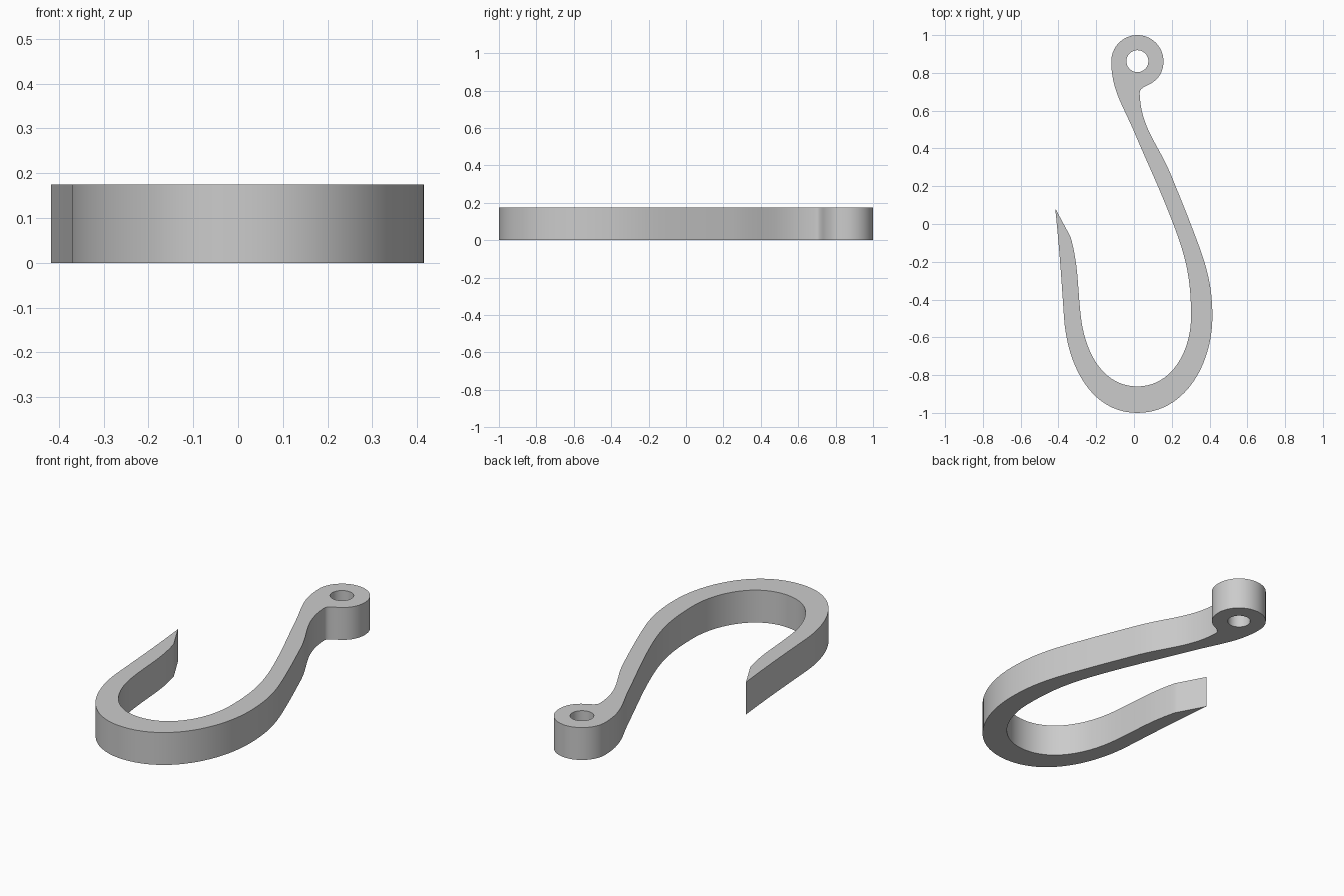
import bpy
import math
from mathutils import Vector

HEIGHT = 0.175
EYE = Vector((0.018, 0.862))
EYE_RADIUS, HOLE_RADIUS = 0.138, 0.058

old = bpy.data.objects.get("Cube")
if old:
    bpy.data.objects.remove(old, do_unlink=True)

steel = bpy.data.materials.new("grey steel")
steel.use_nodes = True
GREY = (0.6, 0.6, 0.6, 1.0)
steel.diffuse_color = GREY
steel.node_tree.nodes["Principled BSDF"].inputs["Base Color"].default_value = GREY


def direction(degrees):
    a = math.radians(degrees)
    return Vector((math.cos(a), math.sin(a)))


def on_circle(radius, degrees):
    """Node on a circle around the eye, travelling clockwise."""
    p = EYE + radius * direction(degrees)
    return (p.x, p.y, degrees - 90, degrees - 90)


def add_outline(curve, nodes):
    """Closed Bezier loop; each node is x, y, heading in, heading out."""
    spline = curve.splines.new('BEZIER')
    spline.bezier_points.add(len(nodes) - 1)
    spline.use_cyclic_u = True
    places = [Vector(n[:2]) for n in nodes]
    for i, (node, point) in enumerate(zip(nodes, spline.bezier_points)):
        here = places[i]
        before = (here - places[i - 1]).length
        after = (places[(i + 1) % len(places)] - here).length
        point.handle_left_type = point.handle_right_type = 'FREE'
        point.co = here.to_3d()
        point.handle_left = (here - direction(node[2]) * before * 0.39).to_3d()
        point.handle_right = (here + direction(node[3]) * after * 0.39).to_3d()


def smooth(x, y, heading):
    return (x, y, heading, heading)


curve = bpy.data.curves.new("hook_profile", 'CURVE')
curve.dimensions = '2D'
curve.fill_mode = 'BOTH'
curve.extrude = HEIGHT / 2
curve.resolution_u = 20

# Eye, outer edge of the shank and bend, point, then back along the inside
add_outline(curve, [
    on_circle(EYE_RADIUS, 180),
    on_circle(EYE_RADIUS, 90),
    on_circle(EYE_RADIUS, 0),
    on_circle(EYE_RADIUS, -63),
    smooth(0.03, 0.69, -88),
    smooth(0.2, 0.25, -68),
    smooth(0.3, 0, -69),
    smooth(0.415, -0.49, -90),
    smooth(0.018, -1, -180),
    smooth(-0.37, -0.5, 94),
    (-0.417, 0.083, 96, -62),
    (-0.335, -0.07, -62, -75),
    smooth(-0.28, -0.5, -83),
    smooth(0.018, -0.86, 0),
    smooth(0.302, -0.49, 90),
    smooth(0.208, 0, 111),
    smooth(0, 0.49, 113),
])

# Hole through the eye
add_outline(curve, [on_circle(HOLE_RADIUS, a) for a in (180, 90, 0, -90)])

# Turn the profile into a solid with crisp rims
hook = bpy.data.objects.new("hook", curve)
bpy.context.collection.objects.link(hook)
hook.location.z = HEIGHT / 2
bpy.ops.object.select_all(action='DESELECT')
hook.select_set(True)
bpy.context.view_layer.objects.active = hook
bpy.ops.object.convert(target='MESH')
hook = bpy.context.object
bpy.ops.object.mode_set(mode='EDIT')
bpy.ops.mesh.select_all(action='SELECT')
bpy.ops.mesh.remove_doubles(threshold=0.0005)
bpy.ops.mesh.normals_make_consistent(inside=False)
bpy.ops.object.mode_set(mode='OBJECT')
hook.data.materials.clear()
hook.data.materials.append(steel)
bpy.ops.object.shade_smooth_by_angle(angle=math.radians(25))
